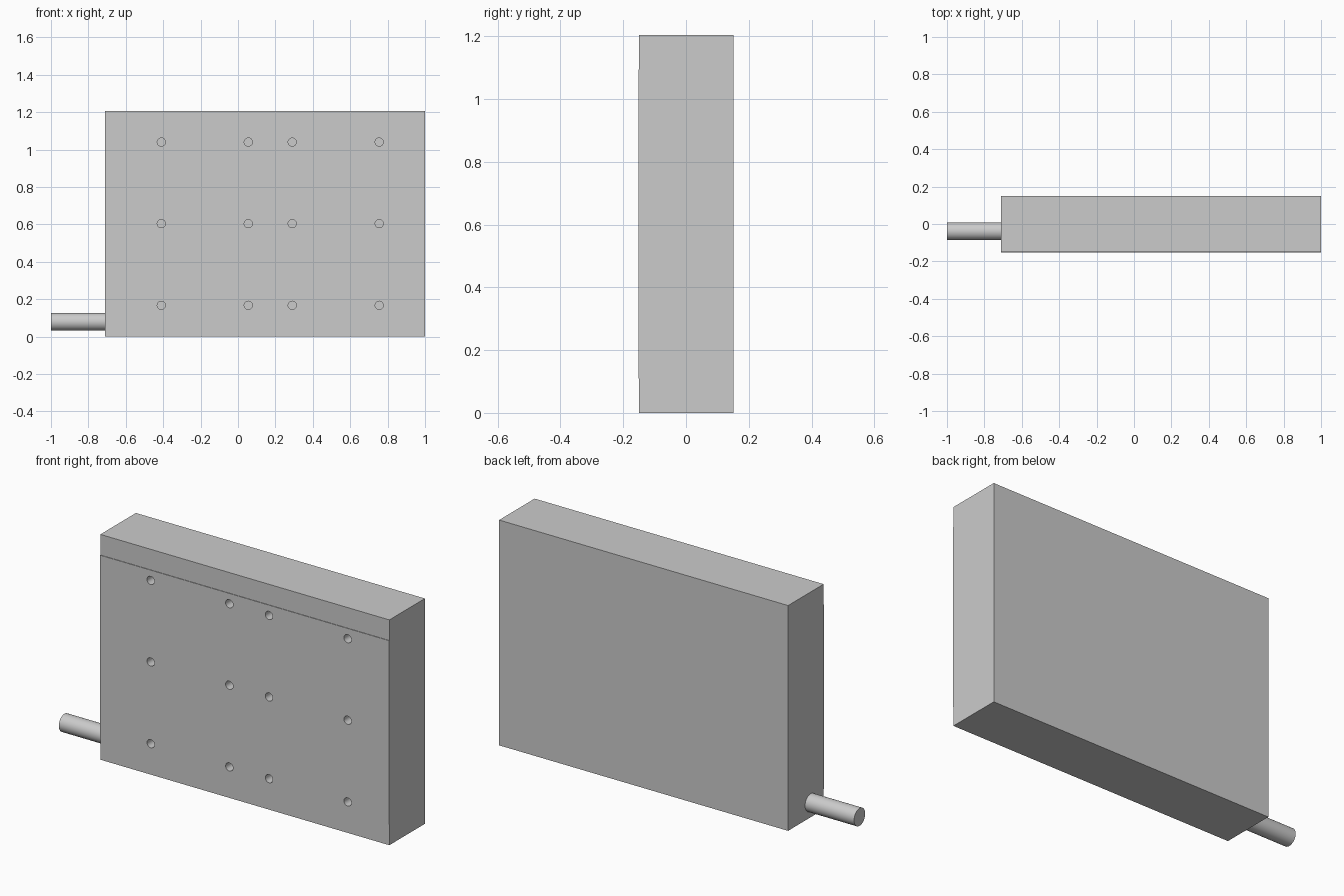
import bpy, bmesh
from math import pi
from mathutils import Matrix

if "Cube" in bpy.data.objects:
    bpy.data.objects.remove(bpy.data.objects["Cube"])


def new_object(name, bm):
    bmesh.ops.recalc_face_normals(bm, faces=bm.faces)
    mesh = bpy.data.meshes.new(name)
    bm.to_mesh(mesh)
    bm.free()
    ob = bpy.data.objects.new(name, mesh)
    bpy.context.collection.objects.link(ob)
    return ob


def add_cylinder(bm, center, radius, length, axis, segments):
    rot = Matrix.Rotation(pi / 2, 4, 'X' if axis == 'Y' else 'Y')
    bmesh.ops.create_cone(bm, cap_ends=True, segments=segments, radius1=radius,
                          radius2=radius, depth=length,
                          matrix=Matrix.Translation(center) @ rot)


def smooth(ob):
    bpy.ops.object.select_all(action='DESELECT')
    ob.select_set(True)
    bpy.context.view_layer.objects.active = ob
    bpy.ops.object.shade_smooth_by_angle(angle=0.6)


X0, X1, TOP = -0.71, 1.0, 1.205
FRONT, BACK, STEP = -0.149, 0.151, 0.003

# Case: side profile (y, z) with a slightly raised front panel, extruded along x
profile = [(BACK, 0), (BACK, TOP), (FRONT, TOP), (FRONT, 1.095),
           (FRONT - STEP, 1.095), (FRONT - STEP, 0.11), (FRONT, 0.11), (FRONT, 0)]
bm = bmesh.new()
side = bm.faces.new([bm.verts.new((X0, y, z)) for y, z in profile])
ext = bmesh.ops.extrude_face_region(bm, geom=[side], use_keep_orig=True)
bmesh.ops.translate(bm, vec=(X1 - X0, 0, 0),
                    verts=[v for v in ext["geom"] if isinstance(v, bmesh.types.BMVert)])
case = new_object("case", bm)

# Grid of blind holes in the front panel
bm = bmesh.new()
for x in (-0.41, 0.055, 0.29, 0.755):
    for z in (0.167, 0.604, 1.04):
        add_cylinder(bm, (x, FRONT, z), 0.022, 0.1, 'Y', 32)
cutter = new_object("hole_cutter", bm)
cutter.hide_render = True
cutter.display_type = 'WIRE'

holes = case.modifiers.new("holes", 'BOOLEAN')
holes.operation = 'DIFFERENCE'
holes.solver = 'EXACT'
holes.object = cutter
bpy.context.view_layer.objects.active = case
bpy.ops.object.modifier_apply(modifier=holes.name)
bpy.data.objects.remove(cutter)
smooth(case)

# Pipe stub leaving the left side near the bottom
bm = bmesh.new()
add_cylinder(bm, ((X0 - 1.0) / 2, -0.039, 0.079), 0.047, X0 + 1.0, 'X', 48)
smooth(new_object("pipe", bm))
